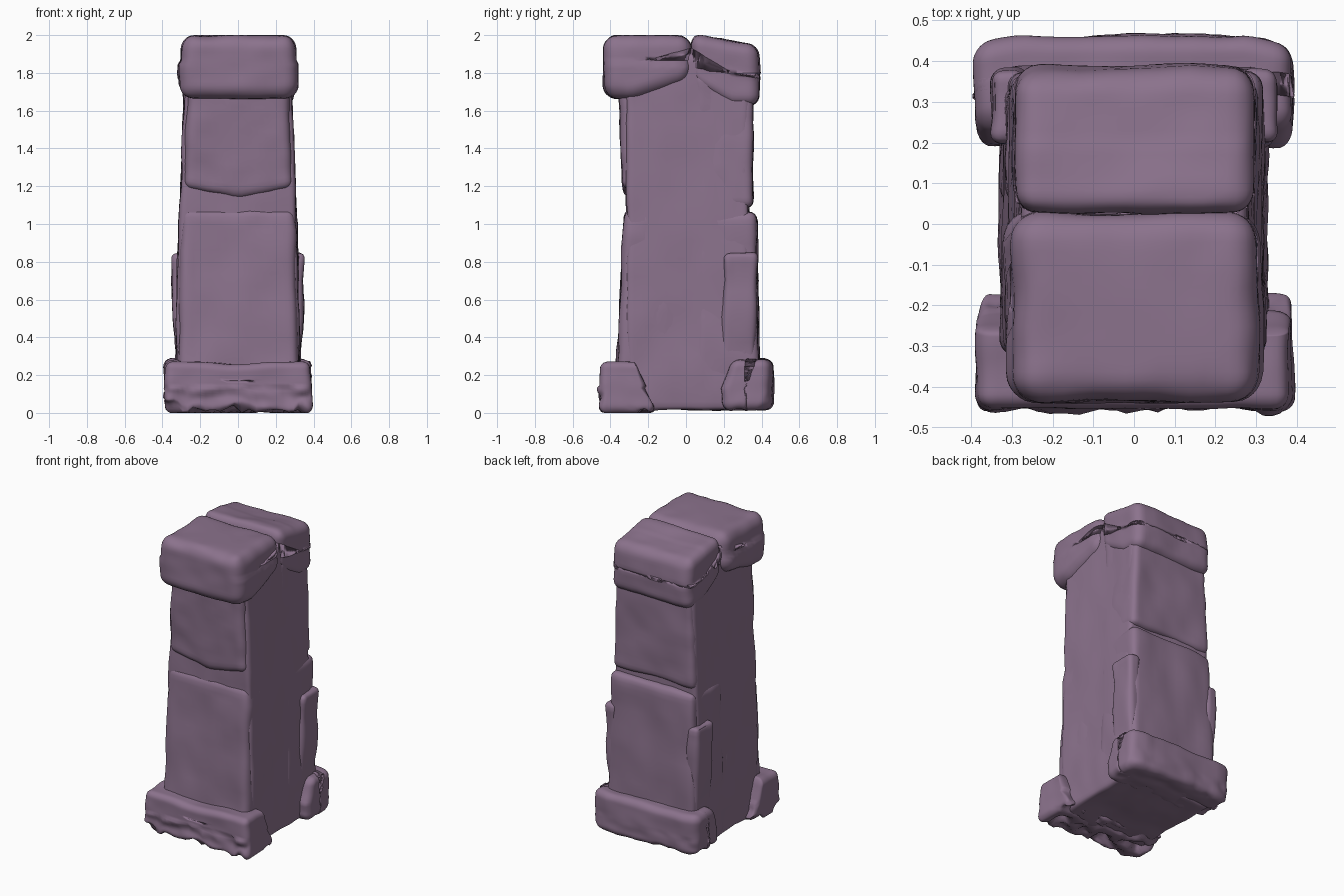
import bpy, bmesh, math
from mathutils import Vector, noise

cube = bpy.data.objects.get("Cube")
if cube:
    bpy.data.objects.remove(cube, do_unlink=True)

# Single stone colour
stone = bpy.data.materials.new("mauve_stone")
stone.use_nodes = True
colour = (0.26, 0.17, 0.265, 1)
stone.diffuse_color = colour
bsdf = stone.node_tree.nodes["Principled BSDF"]
bsdf.inputs["Base Color"].default_value = colour
bsdf.inputs["Roughness"].default_value = 0.9


def rock(name, low, high, radius, shape=None, rough=0.010, cuts=22):
    """Rounded stone block between two corners, reshaped and weathered."""
    low, high = Vector(low), Vector(high)
    centre, half = (low + high) / 2, (high - low) / 2
    bm = bmesh.new()
    bmesh.ops.create_cube(bm, size=2)
    bmesh.ops.subdivide_edges(bm, edges=bm.edges[:], cuts=cuts, use_grid_fill=True)
    for v in bm.verts:
        # Gather the grid towards the edges, then round them off
        q = Vector([math.sin(c * math.pi / 2) * h for c, h in zip(v.co, half)])
        core = Vector([max(radius - h, min(h - radius, c)) for c, h in zip(q, half)])
        d = q - core
        p = centre + core + d.normalized() * radius
        v.co = shape(p) if shape else p
    bm.normal_update()
    moves = []
    for v in bm.verts:
        seed = v.co + centre * 3
        wear = noise.noise(seed * 4) + 0.4 * noise.noise(seed * 11)
        moves.append(v.normal * wear * rough)
    for v, m in zip(bm.verts, moves):
        v.co += m
        v.co.z = max(0, min(2, v.co.z))
    mesh = bpy.data.meshes.new(name)
    bm.to_mesh(mesh)
    bm.free()
    mesh.materials.append(stone)
    obj = bpy.data.objects.new(name, mesh)
    bpy.context.collection.objects.link(obj)
    mesh.shade_smooth()
    return obj


def narrow(p, extra=0):
    """Shared taper: the pillar slims towards the top."""
    t = max(0, p.z - 0.3) * 0.06 + max(0, p.z - 1.0) * 0.06
    return Vector((p.x * (1 - t - extra), p.y, p.z))


def lower_front(p):
    p = narrow(p)
    if p.y < -0.1:
        p.y += 0.045 * p.z
    return p


def upper_front(p):
    # Bottom edge arches up to both sides
    lift = max(0, 1 - (p.z - 1.15) / 0.35)
    p = narrow(p)
    p.z += lift * 0.06 * abs(p.x) / 0.3
    if p.y < -0.1:
        p.y -= 0.035 * (p.z - 1.2)
    return p


def lower_back(p):
    p = narrow(p)
    if p.y > 0.2:
        p.y -= 0.02 * p.z
    return p


def front_cap_shape(p):
    # Underside rises towards the middle joint
    if p.z < 1.85:
        p.z += 0.08 * max(0, p.y + 0.3) / 0.3
    p.x += 0.01 * (p.z < 1.85) * p.x / 0.3
    p.x *= 1 - 0.15 * max(0, p.z - 1.85)
    return p


def back_cap_shape(p):
    if p.z < 1.82:
        p.z += 0.13 * max(0, 0.25 - p.y) / 0.22
    else:
        p.z -= 0.045 * max(0, p.y - 0.05) / 0.3
    p.y -= 0.08 * max(0, p.z - 1.8) * (p.y > 0.2)
    return p


def ragged(p, strength):
    """Broken lower edge of the plinth stones."""
    if p.z < 0.14:
        n = noise.noise(Vector((p.x * 12, p.y * 12, 3)))
        p.z += strength * max(0, n + 0.15) * (1 - p.z / 0.14)
        p.y += strength * 0.25 * noise.noise(p * 17)
    return p


def front_foot_shape(p):
    if p.y > -0.3:
        p.y -= 0.38 * p.z * (p.y + 0.3) / 0.14
    p.x *= 1 - 0.08 * max(0, p.z - 0.12)
    p.z -= 0.02 * math.exp(-(p.x / 0.15) ** 2) * (p.z > 0.18)
    return ragged(p, 0.09)


def back_foot_shape(p):
    if p.y < 0.33:
        p.y += 0.35 * max(0, p.z - 0.13)
    else:
        p.y -= 0.2 * max(0, abs(p.x) - 0.28)
    return ragged(p, 0.025)


# Inner pillar that shows on both sides and inside the grooves
rock("pillar_core", (-0.325, -0.315, 0.015), (0.325, 0.335, 1.9), 0.03, narrow, 0.012, 30)

# Facing stones, front and back
rock("front_lower_block", (-0.315, -0.375, 0.05), (0.315, 0.05, 1.08), 0.045, lower_front, 0.014)
rock("front_upper_block", (-0.306, -0.337, 1.13), (0.306, 0.02, 1.8), 0.05, upper_front, 0.014)
rock("back_lower_block", (-0.325, 0.05, 0.03), (0.325, 0.392, 1.06), 0.04, lower_back, 0.014)
rock("back_upper_block", (-0.318, 0.05, 1.09), (0.318, 0.352, 1.8), 0.035, narrow, 0.012)

# Thin stones on the sides near the back
for side, word in ((1, "left"), (-1, "right")):
    def lean(p, s=side):
        p.x += s * 0.022 * max(0, p.z - 0.3) / 0.5
        p.y += 0.02 * p.z
        return p
    a, b = sorted((side * 0.24, side * 0.335))
    rock(word + "_side_stone", (a, 0.18, 0.1), (b, 0.365, 0.85), 0.035, lean, 0.016, 16)

# Two capstones
rock("front_capstone", (-0.305, -0.437, 1.665), (0.305, 0.03, 2.0), 0.075, front_cap_shape, 0.014)
rock("back_capstone", (-0.295, 0.025, 1.625), (0.295, 0.388, 2.0), 0.06, back_cap_shape, 0.012)

# Plinth stones that wrap the corners
rock("front_foot", (-0.388, -0.455, 0.0), (0.388, -0.16, 0.275), 0.04, front_foot_shape, 0.012, 30)
rock("back_foot", (-0.39, 0.19, 0.015), (0.39, 0.462, 0.285), 0.045, back_foot_shape, 0.012, 30)
